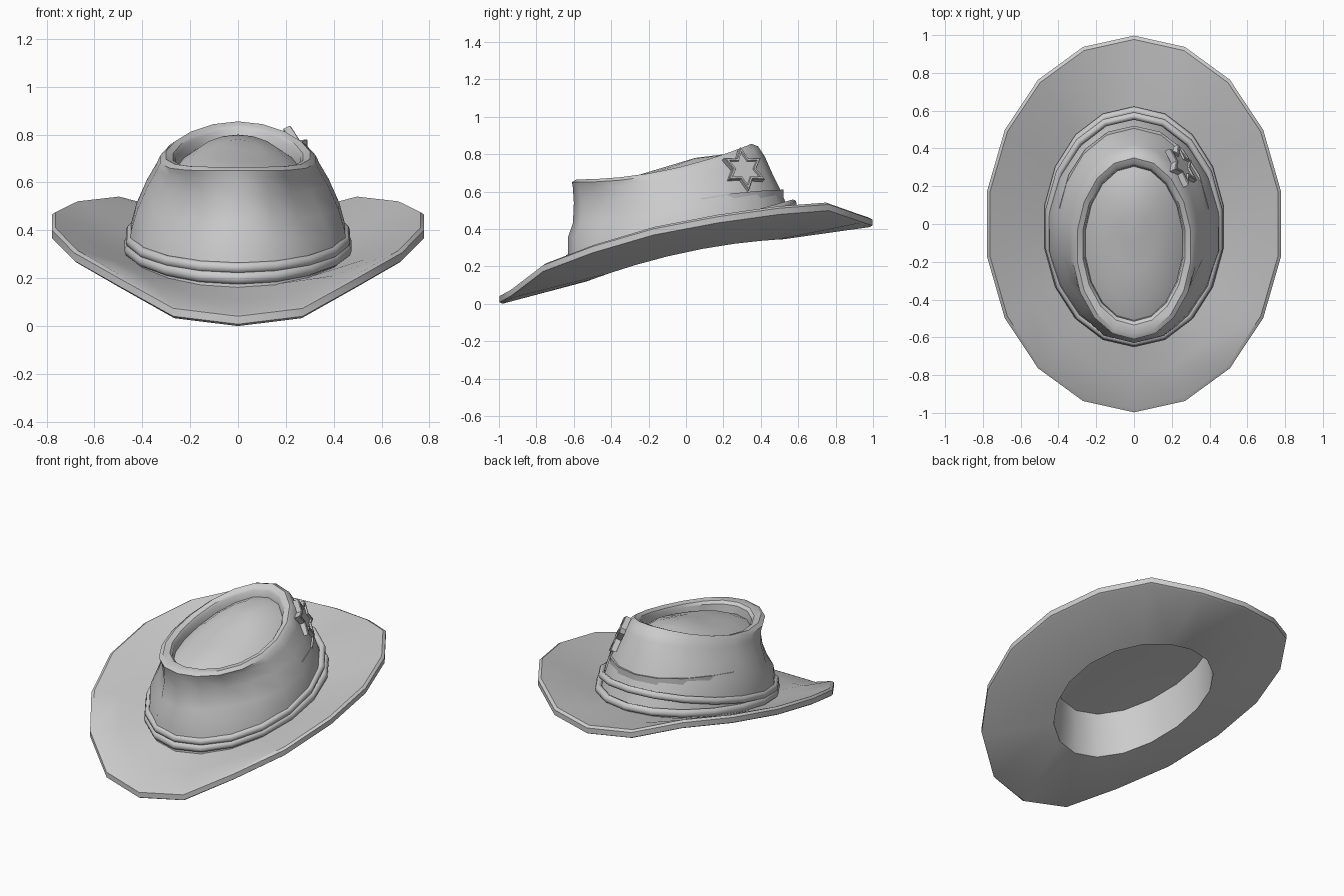
import bpy, bmesh, math
from mathutils import Vector, Matrix

if "Cube" in bpy.data.objects:
    bpy.data.objects.remove(bpy.data.objects["Cube"])

N = 18  # sides of every ring; index 0 is the back, index 9 the front


def ring(rx, yf, yb, zf, zs, zb, dent=0.0):
    """Oval ring given half width, front/back y, and front/side/back heights."""
    pts = []
    for i in range(N):
        a = 2 * math.pi * i / N
        c, s = math.cos(a), math.sin(a)
        off = abs(180 - math.degrees(a))          # degrees away from the front
        k = 1 - dent * math.exp(-((off - 47) / 20) ** 2)
        z = zs + (zb - zf) / 2 * c + ((zb + zf) / 2 - zs) * c * c
        pts.append(Vector((rx * s * k, (yf + yb) / 2 + (yb - yf) / 2 * c * k, z)))
    return pts


def loft(name, rings, cap_start=None, cap_end=None, closed=False, angle=35):
    """Skin a list of rings, optionally with fan caps or joined end to start."""
    bm = bmesh.new()
    vs = [[bm.verts.new(p) for p in r] for r in rings]
    n = len(vs[0])
    pairs = list(zip(vs, vs[1:])) + ([(vs[-1], vs[0])] if closed else [])
    for a, b in pairs:
        for i in range(n):
            j = (i + 1) % n
            bm.faces.new((a[i], a[j], b[j], b[i]))
    for r, z in ((vs[0], cap_start), (vs[-1], cap_end)):
        if z is not None:
            mid = sum((v.co for v in r), Vector()) / n
            c = bm.verts.new((mid.x, mid.y, z))
            for i in range(n):
                bm.faces.new((r[i], r[(i + 1) % n], c))
    bmesh.ops.recalc_face_normals(bm, faces=bm.faces[:])
    return finish(name, bm, angle)


def finish(name, bm, angle):
    me = bpy.data.meshes.new(name)
    bm.to_mesh(me)
    bm.free()
    ob = bpy.data.objects.new(name, me)
    bpy.context.collection.objects.link(ob)
    bpy.ops.object.select_all(action='DESELECT')
    ob.select_set(True)
    bpy.context.view_layer.objects.active = ob
    bpy.ops.object.shade_smooth_by_angle(angle=math.radians(angle))
    return ob


# Brim: outer edge heights from back to front, mirrored to the other side
half = [.455, .475, .535, .515, .47, .405, .31, .21, .078, .045]
edge_z = half + half[-2:0:-1]


def edge(scale, dz):
    return [Vector((.79 * scale * math.sin(2 * math.pi * i / N),
                    .997 * scale * math.cos(2 * math.pi * i / N), z + dz))
            for i, z in enumerate(edge_z)]


brim_root = ring(.46, -.62, .585, .165, .31, .40)
rim_top = edge(.98, .006)
middle = [a.lerp(b, .5) for a, b in zip(brim_root, rim_top)]
loft("brim", [
    ring(.40, -.52, .52, .40, .55, .61),      # inside of the head opening
    ring(.41, -.53, .52, .12, .275, .345),
    edge(.985, -.045), edge(1, -.037), edge(1, -.004),
    rim_top, middle, brim_root], cap_start=.51)

# Crown: wall with front pinches, rounded lip and sunken top
loft("crown", [
    ring(.465, -.63, .585, .16, .30, .40),
    ring(.455, -.63, .54, .36, .41, .52, .04),
    ring(.43, -.605, .51, .43, .50, .60, .10),
    ring(.385, -.60, .46, .54, .60, .70, .12),
    ring(.345, -.605, .42, .62, .665, .79, .05),
    ring(.33, -.61, .385, .65, .695, .842),
    ring(.305, -.585, .35, .665, .712, .855),
    ring(.275, -.535, .32, .665, .705, .84),
    ring(.265, -.515, .31, .65, .69, .825),
    ring(.26, -.51, .305, .60, .645, .785),
    ring(.19, -.42, .21, .645, .70, .80),
    ring(.10, -.25, .05, .69, .725, .78)], cap_end=.735)


# Hat band: two cords, the upper one rising towards the back
def cord(name, rx, yf, yb, zf, zs, zb, r):
    rings = []
    for k in range(8):
        t = 2 * math.pi * k / 8
        o, h = r * math.cos(t), r * 1.15 * math.sin(t)
        rings.append(ring(rx + o, yf - o, yb + o, zf + h, zs + h, zb + h))
    return loft(name, rings, closed=True, angle=60)


cord("lower_band", .46, -.63, .60, .20, .335, .435, .022)
cord("upper_band", .455, -.627, .572, .243, .375, .535, .02)


# Star badge: six points with a raised border
def star(size, z):
    return [Vector((size * (1 if i % 2 == 0 else .55) * math.sin(math.pi * i / 6),
                    size * (1 if i % 2 == 0 else .55) * math.cos(math.pi * i / 6), z))
            for i in range(12)]


badge = loft("star_badge", [star(.125, -.02), star(.125, .012), star(.118, .016),
                            star(.098, .016), star(.092, .006)],
             cap_start=-.02, cap_end=.006, angle=20)
hit, where, normal, _ = bpy.data.objects["crown"].closest_point_on_mesh(Vector((.255, .31, .72)))
out = Vector((.82, .42, .40)).normalized()
side = Vector((0, 0, 1)).cross(out).normalized()
up = out.cross(side)
badge.matrix_world = Matrix.Translation(where + out * .012) @ Matrix((side, up, out)).transposed().to_4x4()
